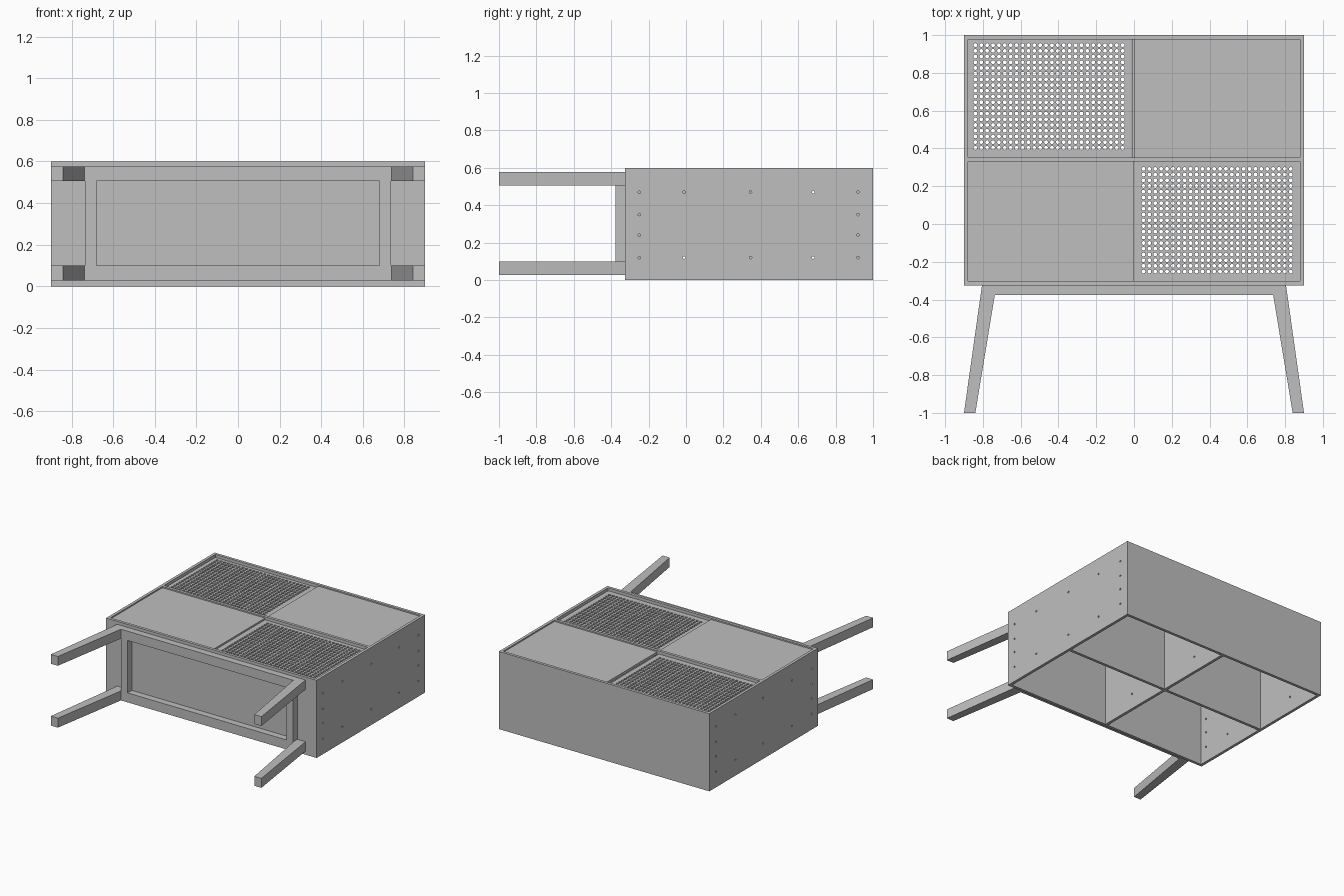
import bpy, bmesh
from math import cos, sin, pi

cube = bpy.data.objects.get("Cube")
if cube:
    bpy.data.objects.remove(cube)

grey = bpy.data.materials.new("plain_grey")
grey.use_nodes = True
grey.diffuse_color = (0.52, 0.52, 0.52, 1)
grey.node_tree.nodes["Principled BSDF"].inputs["Base Color"].default_value = grey.diffuse_color


def add_object(name, bm):
    bmesh.ops.recalc_face_normals(bm, faces=bm.faces)
    mesh = bpy.data.meshes.new(name)
    bm.to_mesh(mesh)
    bm.free()
    mesh.materials.append(grey)
    obj = bpy.data.objects.new(name, mesh)
    bpy.context.collection.objects.link(obj)
    return obj


def add_box(bm, x, y, z):
    verts = bmesh.ops.create_cube(bm, size=1)["verts"]
    for v in verts:
        for i, (lo, hi) in enumerate((x, y, z)):
            v.co[i] = lo if v.co[i] < 0 else hi


def box(name, x, y, z):
    bm = bmesh.new()
    add_box(bm, x, y, z)
    return add_object(name, bm)


def drill(panel, x, spots):
    """Cut round screw holes along x through a panel."""
    bm = bmesh.new()
    for y, z in spots:
        res = bmesh.ops.create_cone(bm, cap_ends=True, segments=12,
                                    radius1=0.007, radius2=0.007, depth=0.1)
        for v in res["verts"]:
            a, b, c = v.co
            v.co = (x + c, y + a, z + b)
    cutter = add_object("hole_cutter", bm)
    cutter.hide_render = True
    mod = panel.modifiers.new("holes", "BOOLEAN")
    mod.object = cutter
    mod.solver = "EXACT"
    bpy.context.view_layer.objects.active = panel
    bpy.ops.object.modifier_apply(modifier=mod.name)
    bpy.data.objects.remove(cutter)


def perforated_door(name, x, y, z, centre_x, centre_y):
    """Flat door with a rectangular field of round holes."""
    cols, rows, dx, dy, r = 26, 19, 0.0312, 0.0302, 0.0105
    x0, x1 = centre_x - cols * dx / 2, centre_x + cols * dx / 2
    y0, y1 = centre_y - rows * dy / 2, centre_y + rows * dy / 2
    bm = bmesh.new()
    # solid border
    add_box(bm, (x[0], x0), y, z)
    add_box(bm, (x1, x[1]), y, z)
    add_box(bm, (x0, x1), (y[0], y0), z)
    add_box(bm, (x0, x1), (y1, y[1]), z)
    # one square cell around an octagonal hole, repeated
    angles = [i * pi / 4 for i in range(8)]
    for i in range(cols):
        for j in range(rows):
            cx, cy = x0 + (i + 0.5) * dx, y0 + (j + 0.5) * dy
            inner, outer = [], []
            for level in z:
                inner.append([bm.verts.new((cx + r * cos(a), cy + r * sin(a), level))
                              for a in angles])
                outer.append([bm.verts.new((cx + round(cos(a)) * dx / 2,
                                            cy + round(sin(a)) * dy / 2, level))
                              for a in angles])
            for k in range(8):
                n = (k + 1) % 8
                for low_high in range(2):
                    o, h = outer[low_high], inner[low_high]
                    bm.faces.new((o[k], o[n], h[n], h[k]))
                bm.faces.new((inner[0][k], inner[0][n], inner[1][n], inner[1][k]))
    return add_object(name, bm)


# Cabinet shell, open at z = 0
WALL = 0.022
FULL = (0, 0.6)
IN = 0.9 - WALL
Y0, Y1 = -0.325, 1.0
SHELF = (0.33, 0.352)
box("top_panel", (-IN, IN), (Y1 - WALL, Y1), FULL)
box("bottom_panel", (-IN, IN), (Y0, Y0 + WALL), FULL)
box("middle_shelf", (-IN, IN), SHELF, FULL)

# Side panels with screw holes
mid_holes = [(y, z) for y in (-0.01, 0.68) for z in (0.12, 0.47)]
side_holes = mid_holes + [(0.345, z) for z in (0.12, 0.47)]
side_holes += [(y, z) for y in (-0.25, 0.92) for z in (0.12, 0.24, 0.35, 0.47)]
for name, s in (("left_side", 1), ("right_side", -1)):
    panel = box(name, sorted((s * IN, s * 0.9)), (Y0, Y1), FULL)
    drill(panel, s * 0.89, side_holes)

# Upright dividers and doors of the two rows
lower = (Y0 + WALL, SHELF[0])
upper = (SHELF[1], Y1 - WALL)
for name, row, holes in (("lower_divider", lower, mid_holes[:2]),
                         ("upper_divider", upper, mid_holes[2:])):
    drill(box(name, (-0.011, 0.011), row, (0, 0.557)), 0, holes)
box("lower_right_door", (-IN, 0), lower, (0.57, 0.59))
box("upper_left_door", (0, IN), upper, (0.57, 0.59))
perforated_door("lower_left_perforated_door", (0, IN), lower, (0.557, 0.577), 0.44, 0.02)
perforated_door("upper_right_perforated_door", (-IN, -0.014), upper, (0.557, 0.577), -0.45, 0.675)

# Base frame and splayed legs
levels = {"back": (0.027, 0.1), "front": (0.505, 0.577)}
RAIL_Y = (-0.377, Y0)
profile = [(0.9, -1), (0.84, -1), (0.737, RAIL_Y[0]), (0.737, Y0), (0.805, Y0)]
for place, z in levels.items():
    box(place + "_rail", (-0.737, 0.737), RAIL_Y, z)
    for side, s in (("left", 1), ("right", -1)):
        bm = bmesh.new()
        face = bm.faces.new([bm.verts.new((s * x, y, z[0])) for x, y in profile])
        ext = bmesh.ops.extrude_face_region(bm, geom=[face])["geom"]
        for v in ext:
            if isinstance(v, bmesh.types.BMVert):
                v.co.z = z[1]
        add_object(f"{place}_{side}_leg", bm)
for side, s in (("left", 1), ("right", -1)):
    box(side + "_rail", sorted((s * 0.68, s * 0.735)), RAIL_Y, (0.1, 0.505))
